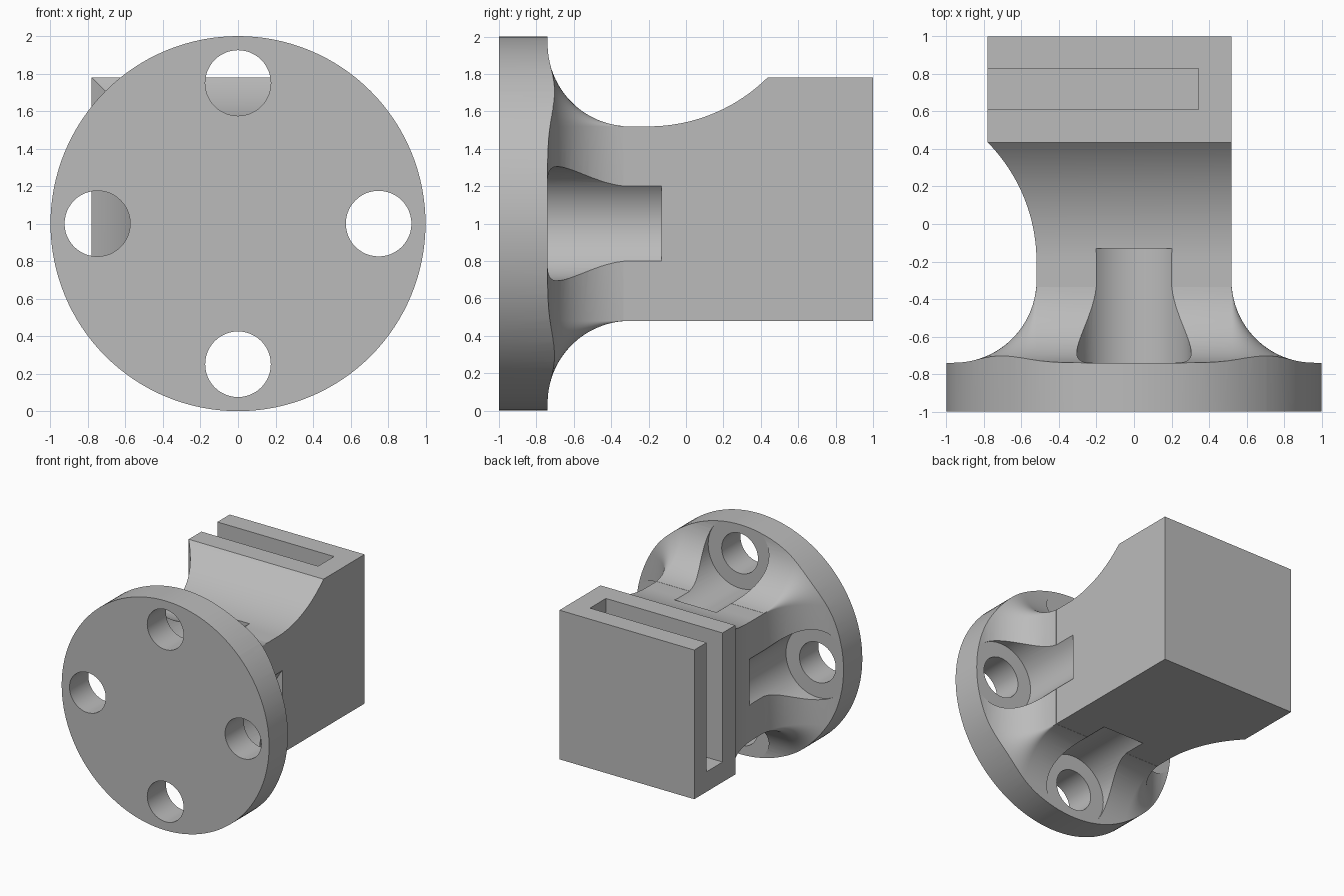
import bpy, bmesh
from math import sin, cos, pi, radians, sqrt

cube = bpy.data.objects.get("Cube")
if cube:
    bpy.data.objects.remove(cube, do_unlink=True)

grey = bpy.data.materials.new("plain grey")
grey.use_nodes = True
grey.diffuse_color = (0.5, 0.5, 0.5, 1)
grey.node_tree.nodes["Principled BSDF"].inputs["Base Color"].default_value = (0.5, 0.5, 0.5, 1)

HALF = 0.52      # half width of the square neck
FILLET = 0.44    # flare radius
BACK = -0.74     # rear plane of the flange


def loft(name, rings):
    """Closed solid through rings that share a point count."""
    bm = bmesh.new()
    loops = [[bm.verts.new(p) for p in ring] for ring in rings]
    n = len(loops[0])
    for a, b in zip(loops, loops[1:]):
        for i in range(n):
            j = (i + 1) % n
            bm.faces.new((a[i], a[j], b[j], b[i]))
    bm.faces.new(loops[0])
    bm.faces.new(loops[-1])
    bmesh.ops.recalc_face_normals(bm, faces=bm.faces)
    mesh = bpy.data.meshes.new(name)
    bm.to_mesh(mesh)
    bm.free()
    mesh.materials.append(grey)
    obj = bpy.data.objects.new(name, mesh)
    bpy.context.collection.objects.link(obj)
    return obj


def cylinder(name, x, z, radius, y0, y1, sides):
    def ring(y):
        return [(x + radius * cos(2 * pi * i / sides), y,
                 z + radius * sin(2 * pi * i / sides)) for i in range(sides)]
    return loft(name, [ring(y0), ring(y1)])


def rectangle(x0, x1, z0, z1, y):
    return [(x0, y, z0), (x1, y, z0), (x1, y, z1), (x0, y, z1)]


def rounded_square(d, y, steps=10):
    """Neck outline grown outward by d, with round corners."""
    points = []
    for k, (sx, sz) in enumerate(((1, 1), (-1, 1), (-1, -1), (1, -1))):
        for i in range(steps + 1):
            a = (k + i / steps) * pi / 2
            points.append((sx * HALF + d * cos(a), y, 1 + sz * HALF + d * sin(a)))
    return points


def combine(target, other, operation):
    mod = target.modifiers.new(operation.lower(), 'BOOLEAN')
    mod.operation = operation
    mod.solver = 'EXACT'
    mod.object = other
    bpy.context.view_layer.objects.active = target
    bpy.ops.object.modifier_apply(modifier=mod.name)
    bpy.data.objects.remove(other, do_unlink=True)


# Flange slab with concave flare, trimmed to a round disc
rings = [rounded_square(0.8, -1), rounded_square(0.8, BACK)]
STEPS = 20
for i in range(STEPS + 1):
    t = pi / 2 + (0.08 - pi / 2) * i / STEPS
    rings.append(rounded_square(FILLET * (1 - cos(t)), BACK + FILLET * (1 - sin(t))))
mount = loft("flanged_slotted_mount", rings)
combine(mount, cylinder("disc_trim", 0, 1, 1, -1.2, 0, 128), 'INTERSECT')

# Square neck sweeping out to the larger rear block on two sides
START, END, RISE = -0.2, 0.435, 0.26
RADIUS = ((END - START) ** 2 + RISE ** 2) / (2 * RISE)


def block_ring(y, grow):
    return rectangle(-HALF - grow, HALF, 1 - HALF, 1 + HALF + grow, y)


rings = [block_ring(-0.9, 0)]
for i in range(25):
    run = (END - START) * i / 24
    rings.append(block_ring(START + run, RADIUS - sqrt(RADIUS ** 2 - run ** 2)))
rings.append(block_ring(1, RISE))
combine(mount, loft("neck_and_block", rings), 'UNION')

# Slot open to the top and to one side
combine(mount, loft("slot", [rectangle(-1, 0.345, 0.655, 2, y) for y in (0.61, 0.83)]),
        'DIFFERENCE')

# Four bolt holes with clearance pockets behind the flange
for k in range(4):
    x, z = 0.75 * cos(k * pi / 2), 1 + 0.75 * sin(k * pi / 2)
    combine(mount, cylinder("pocket", x, z, 0.305, BACK - 0.001, -0.13, 64), 'DIFFERENCE')
    combine(mount, cylinder("bolt_hole", x, z, 0.175, -1.2, -0.5, 48), 'DIFFERENCE')

# Smooth curved faces, sharp edges kept
bpy.ops.object.select_all(action='DESELECT')
mount.select_set(True)
bpy.context.view_layer.objects.active = mount
bpy.ops.object.shade_smooth_by_angle(angle=radians(25))
